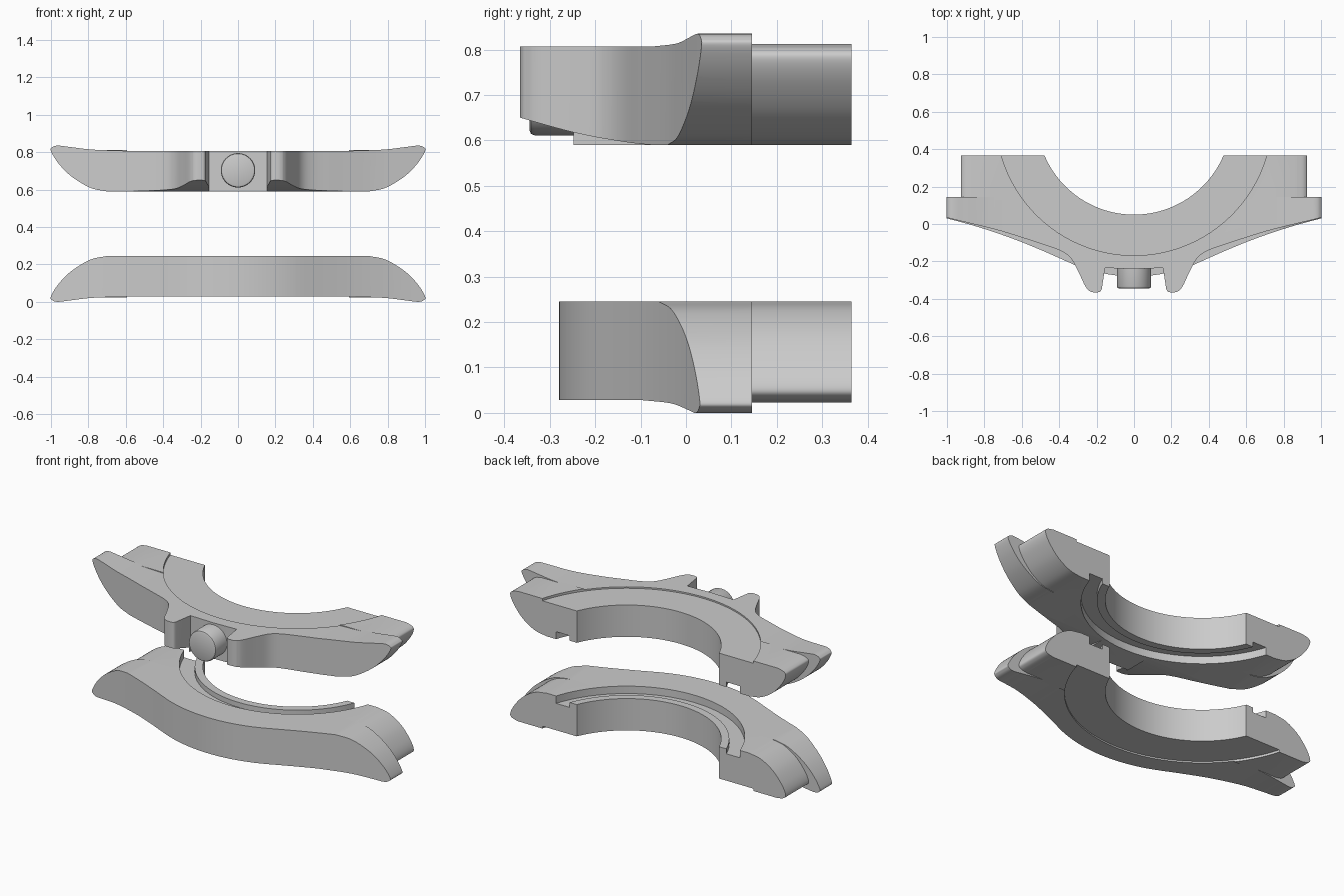
import bpy, bmesh, math
from mathutils import Matrix, Vector

if "Cube" in bpy.data.objects:
    bpy.data.objects.remove(bpy.data.objects["Cube"])

CY = 0.57      # centre of the bore
BACK = 0.365   # split plane at the back


def spline(pts, n=8):
    """Smooth curve through a few points."""
    p = [Vector(q) for q in pts]
    p = [2 * p[0] - p[1]] + p + [2 * p[-1] - p[-2]]
    out = []
    for a, b, c, d in zip(p, p[1:], p[2:], p[3:]):
        for i in range(n):
            t = i / n
            out.append(tuple(0.5 * (2 * b + (c - a) * t + (2 * a - 5 * b + 4 * c - d) * t * t
                                    + (3 * b - a - 3 * c + d) * t ** 3)))
    return out + [tuple(p[-2])]


def mirrored(half):
    """Closed outline from its right half."""
    return half + [(-x, y) for x, y in reversed(half) if abs(x) > 1e-5]


def prism(name, pts, axis, a, b):
    """Extrude a 2D outline from a to b along an axis."""
    place = {'X': lambda u, v, w: (w, u, v), 'Y': lambda u, v, w: (u, w, v),
             'Z': lambda u, v, w: (u, v, w)}[axis]
    bm = bmesh.new()
    lo = [bm.verts.new(place(u, v, a)) for u, v in pts]
    hi = [bm.verts.new(place(u, v, b)) for u, v in pts]
    bm.faces.new(lo)
    bm.faces.new(hi)
    for i in range(len(pts)):
        j = (i + 1) % len(pts)
        bm.faces.new((lo[i], lo[j], hi[j], hi[i]))
    bmesh.ops.recalc_face_normals(bm, faces=bm.faces)
    me = bpy.data.meshes.new(name)
    bm.to_mesh(me)
    bm.free()
    ob = bpy.data.objects.new(name, me)
    bpy.context.collection.objects.link(ob)
    return ob


def disc(r, a, b):
    n = 160
    return prism("cutter", [(r * math.cos(2 * math.pi * (i + .5) / n), CY + r * math.sin(2 * math.pi * (i + .5) / n))
                            for i in range(n)], 'Z', a, b)


def boolean(ob, other, op):
    m = ob.modifiers.new("cut", 'BOOLEAN')
    m.operation, m.solver, m.object = op, 'EXACT', other
    bpy.context.view_layer.objects.active = ob
    bpy.ops.object.modifier_apply(modifier=m.name)
    bpy.data.objects.remove(other)


def smooth(ob):
    bpy.ops.object.select_all(action='DESELECT')
    ob.select_set(True)
    bpy.context.view_layer.objects.active = ob
    bpy.ops.object.shade_smooth_by_angle(angle=math.radians(28))


def clamp_half(name, outline):
    """Half clamp, parting face at z = 0 and outer face near z = 0.22."""
    # winged section cut to the plan outline
    wing = spline([(0.70, 0), (0.79, .02), (0.89, .08), (0.96, .15), (1.0, .215),
                   (0.995, .235), (0.965, .245), (0.90, .238), (0.78, .224), (0.60, .217)])
    body = prism(name, mirrored(wing), 'Y', -0.6, 0.145)
    boolean(body, prism("cutter", mirrored(outline), 'Z', -0.1, 0.4), 'INTERSECT')
    # back block with rounded ends
    block = spline([(0.68, 0), (0.76, .016), (0.84, .065), (0.90, .135), (0.925, .19),
                    (0.91, .212), (0.87, .222)])
    boolean(body, prism("block", mirrored(block), 'Y', 0.13, BACK), 'UNION')
    # shallow seat on the outer face
    boolean(body, disc(0.738, 0.208, 0.4), 'DIFFERENCE')
    # seal groove with a lowered inner lip on the parting face
    ring = disc(0.65, -0.1, 0.045)
    boolean(ring, disc(0.565, 0.015, 0.2), 'DIFFERENCE')
    boolean(body, ring, 'DIFFERENCE')
    # bore
    boolean(body, disc(0.52, -0.2, 0.5), 'DIFFERENCE')
    return body


# upper half: recessed middle with two lugs
flank = spline([(0.24, -0.358), (0.262, -0.33), (0.30, -0.25), (0.34, -0.18), (0.40, -0.14),
                (0.50, -0.105), (0.60, -0.072), (0.72, -0.035), (0.86, 0.0), (1.0, 0.034), (1.05, 0.05)], 6)
upper_plan = ([(0, -0.24), (0.155, -0.235)] +
              spline([(0.172, -0.345), (0.178, -0.359), (0.192, -0.365), (0.22, -0.365), (0.24, -0.358)], 4)[:-1] +
              flank + [(1.05, 0.3), (0, 0.3)])
upper = clamp_half("upper_clamp", upper_plan)
# sloped underside of the lugs
slope = spline([(-0.42, .077), (-0.365, .06), (-0.24, .026), (-0.13, .006), (-0.06, -.001)]) + [(-0.06, -0.1), (-0.42, -0.1)]
for a, b in ((0.157, 0.7), (-0.7, -0.157)):
    boolean(upper, prism("cutter", slope, 'X', a, b), 'DIFFERENCE')
upper.data.transform(Matrix.Translation((0, 0, 0.59)))
smooth(upper)

# lower half: plain curved front, turned upside down
arc = [(0.85 * math.sin(t * 0.02), CY - 0.85 * math.cos(t * 0.02)) for t in range(0, 20)]
lower_plan = arc + spline([(0.36, -0.2), (0.47, -0.151), (0.60, -0.097), (0.72, -0.053),
                           (0.86, -0.008), (1.0, 0.03), (1.05, 0.043)]) + [(1.05, 0.3), (0, 0.3)]
lower = clamp_half("lower_clamp", lower_plan)
lower.data.transform(Matrix.Translation((0, 0, 0.245)) @ Matrix.Diagonal((1, 1, -1, 1)))
lower.data.flip_normals()
smooth(lower)

# front pin with a chamfered rim
bm = bmesh.new()
bmesh.ops.create_cone(bm, cap_ends=True, segments=64, radius1=0.092, radius2=0.092, depth=0.155)
rim = [e for e in bm.edges if all(v.co.z > 0 for v in e.verts)]
bmesh.ops.bevel(bm, geom=rim, offset=0.012, segments=2, profile=0.5, affect='EDGES')
me = bpy.data.meshes.new("front_pin")
bm.to_mesh(me)
bm.free()
pin = bpy.data.objects.new("front_pin", me)
bpy.context.collection.objects.link(pin)
me.transform(Matrix.Translation((0, -0.2675, 0.703)) @ Matrix.Rotation(math.pi / 2, 4, 'X'))
smooth(pin)
